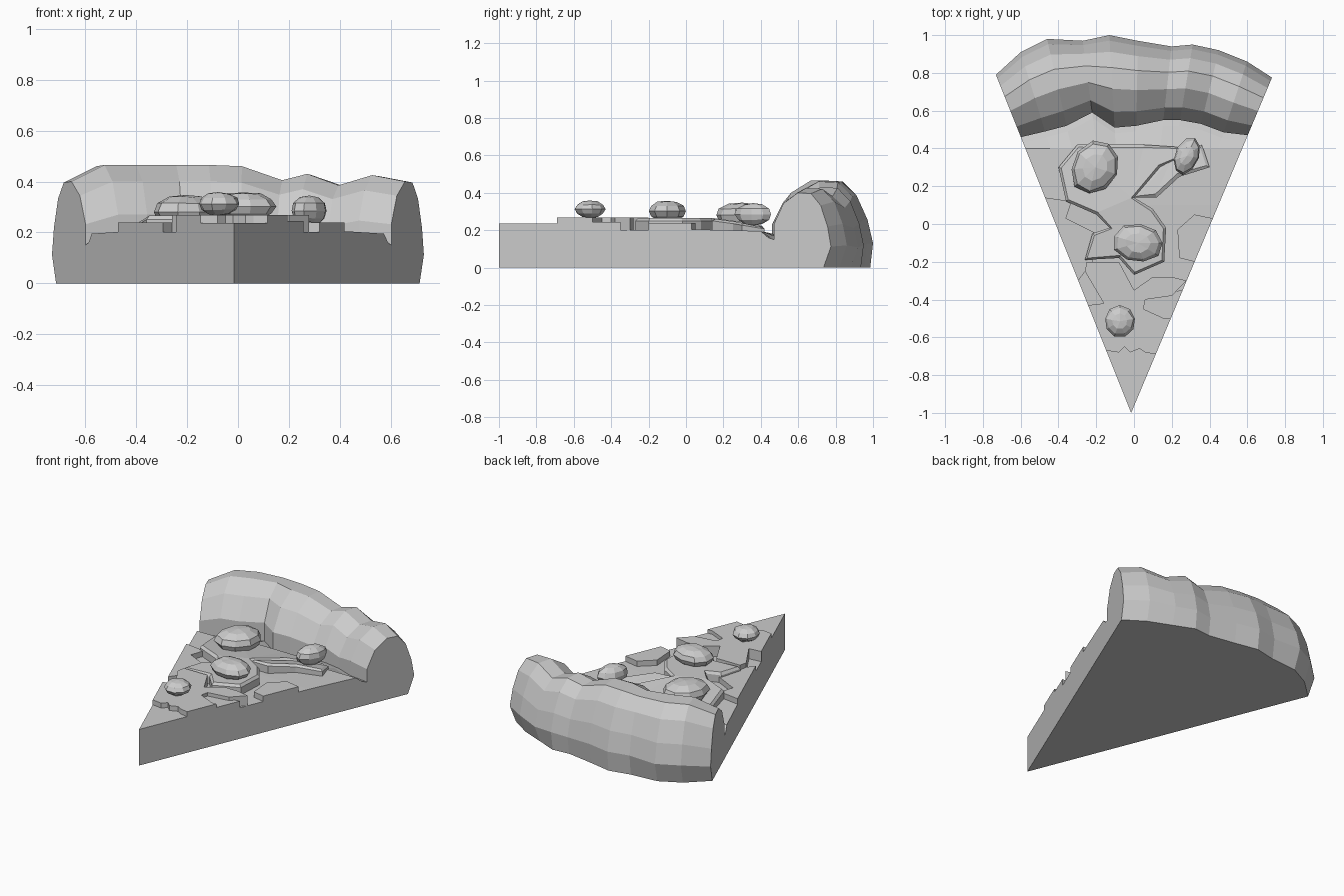
import bpy, bmesh, math, random
from mathutils import Matrix

random.seed(4)
if "Cube" in bpy.data.objects:
    bpy.data.objects.remove(bpy.data.objects["Cube"])

grey = bpy.data.materials.new("plain_grey")
grey.use_nodes = True
COLOUR = (0.6, 0.6, 0.6, 1)
grey.diffuse_color = COLOUR
grey.node_tree.nodes["Principled BSDF"].inputs["Base Color"].default_value = COLOUR

TIP_X = -0.015
# Rays from the tip: sideways slope, inner edge, outer edge, crust height
STATIONS = [
    (-.40, .46, .79, .40), (-.306, .49, .91, .465), (-.225, .52, .98, .465),
    (-.13, .59, .97, .465), (-.058, .51, 1.0, .465), (.018, .52, .97, .46),
    (.11, .55, .94, .405), (.167, .55, .95, .43), (.242, .53, .92, .385),
    (.33, .485, .86, .425), (.42, .47, .775, .40)]


def finish(bm, name):
    bmesh.ops.remove_doubles(bm, verts=bm.verts, dist=0.0005)
    bmesh.ops.recalc_face_normals(bm, faces=bm.faces)
    mesh = bpy.data.meshes.new(name)
    bm.to_mesh(mesh)
    bm.free()
    mesh.materials.append(grey)
    obj = bpy.data.objects.new(name, mesh)
    bpy.context.collection.objects.link(obj)
    return obj


def loft(name, profile):
    """Sweep a closed (y, z) profile across the rays that fan from the tip."""
    bm = bmesh.new()
    rings = []
    for slope, inner, outer, top in STATIONS:
        rings.append([bm.verts.new((TIP_X + slope * (y + 1), y, z))
                      for y, z in profile(slope, inner, outer, top)])
    n = len(rings[0])
    for a, b in zip(rings, rings[1:]):
        for i in range(n):
            j = (i + 1) % n
            bm.faces.new((a[i], a[j], b[j], b[i]))
    bm.faces.new(rings[0])
    bm.faces.new(rings[-1])
    return finish(bm, name)


def dough_profile(slope, inner, outer, top):
    return [(-1, 0), (-1, .2), (.1, .203), (.4, .195),
            (inner - .03, .16), (inner, .15), (inner, 0)]


def crust_profile(slope, inner, outer, top):
    w = outer - inner
    tuck = .04 if abs(slope) > .2 else .015
    shape = [(0, .58), (.17, .86), (.42, 1), (.65, .99),
             (.82, .83), (.94, .55), (1, .28)]
    return ([(inner, 0), (inner, .15)]
            + [(inner + f * w, h * top) for f, h in shape]
            + [(outer - tuck, 0)])


loft("dough_base", dough_profile)
loft("crust", crust_profile)


def patch(name, outline, height, bevel=0.0, rise=0.0):
    """Flat layer with an irregular outline that thins toward the crust."""
    bm = bmesh.new()
    face = bm.faces.new([bm.verts.new((x, y, .19)) for x, y in outline])
    ext = bmesh.ops.extrude_face_region(bm, geom=[face])
    for v in ext["geom"]:
        if isinstance(v, bmesh.types.BMVert):
            fade = max(0, min(1, (.46 - v.co.y) / .3))
            v.co.z = .2 + (height - .2) * fade
    if bevel:
        bm.faces.ensure_lookup_table()
        lid = [f for f in ext["geom"] if isinstance(f, bmesh.types.BMFace)]
        bmesh.ops.inset_region(bm, faces=lid, thickness=bevel, depth=rise)
    bmesh.ops.triangulate(bm, faces=[f for f in bm.faces if len(f.verts) > 4])
    return finish(bm, name)


def edge(y, side):
    """Point on the left (+1) or right (-1) cut edge of the slice."""
    slope = STATIONS[-1][0] if side > 0 else STATIONS[0][0]
    return (TIP_X + slope * (y + 1), y)


L, R = 1, -1
patch("tip_sauce", [(TIP_X, -1), edge(-.6, L), edge(-.6, R)], .236)
patch("front_cheese", [
    edge(-.67, R), (-.08, -.68), (-.05, -.65), (-.02, -.68), (.03, -.66),
    (.06, -.68), edge(-.69, L), edge(-.5, L), (.16, -.5), (.05, -.45),
    (.06, -.4), (.2, -.38), edge(-.3, L), (.2, -.28), (.1, -.28), (0, -.35),
    (-.08, -.2), (-.25, -.2), (-.26, -.25), (-.16, -.42), edge(-.43, R)], .268)
patch("front_cheese_dip", [
    edge(-.52, L), (.14, -.53), (.03, -.45), (.05, -.38), edge(-.35, L)], .245)
patch("left_cheese", [
    edge(-.2, L), edge(.03, L), (.32, .05), (.23, -.03), (.24, -.18)], .238)
patch("right_cheese", [
    edge(-.3, R), (-.22, -.2), (-.2, -.05), (-.36, .03), (-.33, .12),
    edge(.14, R)], .238)
patch("middle_cheese", [
    (-.26, -.19), (-.08, -.18), (0, -.27), (.16, -.2), (.17, -.02),
    (.1, .08), (0, .14), (.14, .3), (.35, .4), (.05, .42), (-.3, .42),
    (-.4, .3), (-.36, .12), (-.2, .05), (-.13, -.02), (-.22, -.05)],
    .25, .015, .016)


# Strand of melted cheese that leads to the small topping
patch("cheese_strand", [
    (.0, .14), (.12, .14), (.24, .25), (.4, .3), (.36, .42), (.2, .38)], .25, .02, .01)


def topping(name, loc, radii, turn):
    """Faceted lump with slightly uneven corners."""
    bm = bmesh.new()
    bmesh.ops.create_uvsphere(bm, u_segments=9, v_segments=6, radius=1)
    for v in bm.verts:
        v.co *= random.uniform(.94, 1.03)
    bm.transform(Matrix.Translation(loc)
                 @ Matrix.Rotation(math.radians(turn), 4, 'Z')
                 @ Matrix.Diagonal((*radii, 1)))
    return finish(bm, name)


topping("large_topping", (-.205, .3, .28), (.125, .15, .07), -30)
topping("middle_topping", (.02, -.1, .302), (.135, .105, .058), -8)
topping("front_topping", (-.075, -.515, .312), (.083, .083, .048), 0)
topping("small_topping", (.28, .36, .285), (.065, .105, .06), -25)
